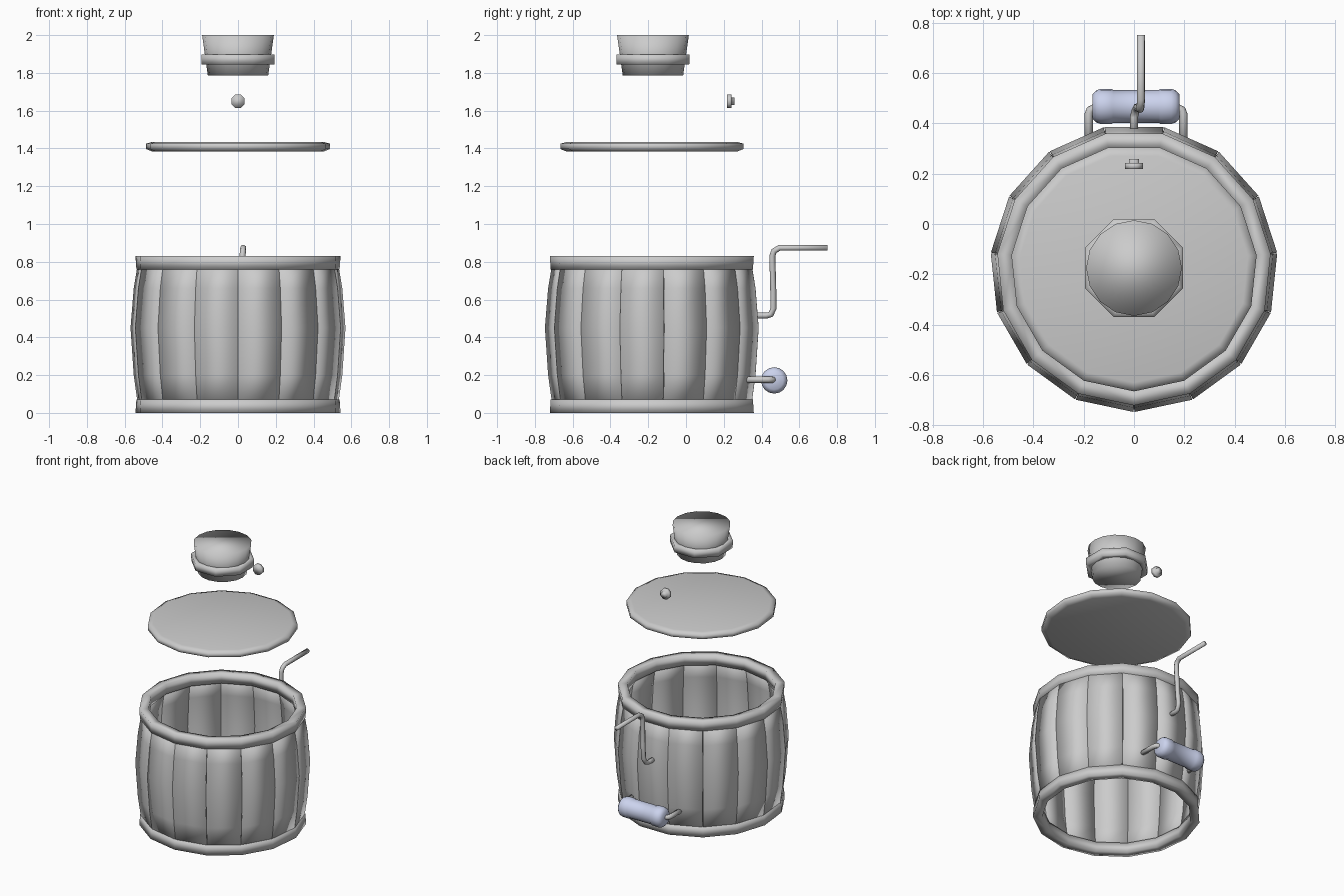
import bpy, bmesh, math
from mathutils import Vector

if "Cube" in bpy.data.objects:
    bpy.data.objects.remove(bpy.data.objects["Cube"])

CY = -0.175          # barrel axis
STAVES = 15


def finish(name, bm, loc=(0, 0, 0), rot=(0, 0, 0)):
    bmesh.ops.recalc_face_normals(bm, faces=bm.faces)
    for f in bm.faces:
        f.smooth = True
    me = bpy.data.meshes.new(name)
    bm.to_mesh(me)
    bm.free()
    ob = bpy.data.objects.new(name, me)
    ob.location, ob.rotation_euler = loc, rot
    bpy.context.collection.objects.link(ob)
    return ob


def lathe(name, profile, sides, phase=0, hoop=False, **place):
    """Turn a (radius, height) profile; capped solid, or a hollow hoop."""
    bm = bmesh.new()
    rows = []
    for r, z in profile:
        angles = [math.radians(phase) + math.tau * i / sides for i in range(sides)]
        rows.append([bm.verts.new((r * math.cos(a), r * math.sin(a), z)) for a in angles])
    pairs = list(zip(rows, rows[1:]))
    if hoop:
        pairs.append((rows[-1], rows[0]))
    else:
        bm.faces.new(rows[0])
        bm.faces.new(rows[-1])
    for lo, hi in pairs:
        for i in range(sides):
            j = (i + 1) % sides
            bm.faces.new((lo[i], lo[j], hi[j], hi[i]))
    return finish(name, bm, **place)


def pipe(name, points, radius, sides=8):
    """Sweep a round section along a path, with mitred bends and end caps."""
    pts = [Vector(p) for p in points]
    bm = bmesh.new()
    rows, normal = [], None
    for i, p in enumerate(pts):
        d_in = (p - pts[max(i - 1, 0)]).normalized()
        d_out = (pts[min(i + 1, len(pts) - 1)] - p).normalized()
        t = (d_in + d_out).normalized()
        normal = t.orthogonal() if normal is None else normal - t * normal.dot(t)
        normal.normalize()
        side = t.cross(normal)
        rows.append([bm.verts.new(p + radius * (normal * math.cos(a) + side * math.sin(a)))
                     for a in (math.tau * k / sides for k in range(sides))])
    for lo, hi in zip(rows, rows[1:]):
        for k in range(sides):
            j = (k + 1) % sides
            bm.faces.new((lo[k], lo[j], hi[j], hi[k]))
    bm.faces.new(rows[0])
    bm.faces.new(rows[-1])
    return finish(name, bm)


# Barrel staves: bowed flat planks with thin gaps between them
def stave(index):
    bm = bmesh.new()
    rows = []
    half = math.radians(180 / STAVES) * 0.985
    mid = math.radians(90 + 360 / STAVES * index)
    out = Vector((math.cos(mid), math.sin(mid), 0))
    along = Vector((-out.y, out.x, 0))
    for z, r in ((0.02, 0.53), (0.2, 0.555), (0.45, 0.572), (0.66, 0.555), (0.81, 0.53)):
        a, w = r * math.cos(half), r * math.sin(half)
        up = Vector((0, 0, z))
        rows.append([bm.verts.new(out * d + along * s + up)
                     for d, s in ((a, -w), (a, w), (a - 0.035, w * 0.96), (a - 0.035, -w * 0.96))])
    for lo, hi in zip(rows, rows[1:]):
        for k in range(4):
            j = (k + 1) % 4
            bm.faces.new((lo[k], lo[j], hi[j], hi[k]))
    bm.faces.new(rows[0])
    bm.faces.new(rows[-1])
    finish(f"stave_{index + 1}", bm, loc=(0, CY, 0))


for n in range(STAVES):
    stave(n)

# Top and bottom hoops
for name, z, flip in (("bottom_hoop", 0, 1), ("top_hoop", 0.83, -1)):
    section = [(0.546, z), (0.541, z + 0.07 * flip), (0.485, z + 0.07 * flip), (0.485, z)]
    lathe(name, section, STAVES, -90, hoop=True, loc=(0, CY, 0))

# Floating lid with chamfered rims
lathe("lid", [(0.455, 1.383), (0.49, 1.397), (0.49, 1.425), (0.455, 1.435)],
      STAVES, -90, loc=(0, CY, 0))

# Floating cork and its octagonal collar
lathe("cork", [(0.16, 1.787), (0.19, 2.0)], 16, loc=(0, CY, 0))
lathe("cork_collar", [(0.208, 1.845), (0.21, 1.897), (0.165, 1.897), (0.165, 1.845)],
      8, 22.5, hoop=True, loc=(0, CY, 0))

# Small stepped knob facing the back
lathe("knob", [(0.038, 0), (0.038, 0.024), (0.022, 0.024), (0.022, 0.04)],
      8, 22.5, loc=(0, 0.218, 1.65), rot=(-math.pi / 2, 0, 0))

# Crank on the back
pipe("crank", [(0, 0.35, 0.515), (0, 0.425, 0.515), (0.006, 0.45, 0.522), (0.012, 0.464, 0.555),
               (0.018, 0.462, 0.65), (0.024, 0.457, 0.83), (0.026, 0.466, 0.857),
               (0.028, 0.495, 0.874), (0.028, 0.75, 0.874)], 0.016)

# Roll and the two bent rods holding it
RX, RY, RZ = 0.008, 0.467, 0.172
half_roll = [(0.048, 0.173), (0.064, 0.158), (0.07, 0.14), (0.07, 0.098), (0.065, 0.09)]
roll = lathe("roll", [(r, -x) for r, x in half_roll] + [(r, x) for r, x in reversed(half_roll)],
             16, loc=(RX, RY, RZ), rot=(0, math.pi / 2, 0))
mat = bpy.data.materials.new("pale_blue")
mat.diffuse_color = (0.6, 0.65, 0.85, 1)
mat.use_nodes = True
mat.node_tree.nodes["Principled BSDF"].inputs["Base Color"].default_value = mat.diffuse_color
roll.data.materials.append(mat)

for name, s in (("left_rod", -1), ("right_rod", 1)):
    pipe(name, [(RX + s * x, y, RZ + 0.004) for x, y in
                ((0.188, 0.31), (0.188, 0.435), (0.182, 0.452), (0.165, 0.461), (0.13, 0.463))], 0.017)
